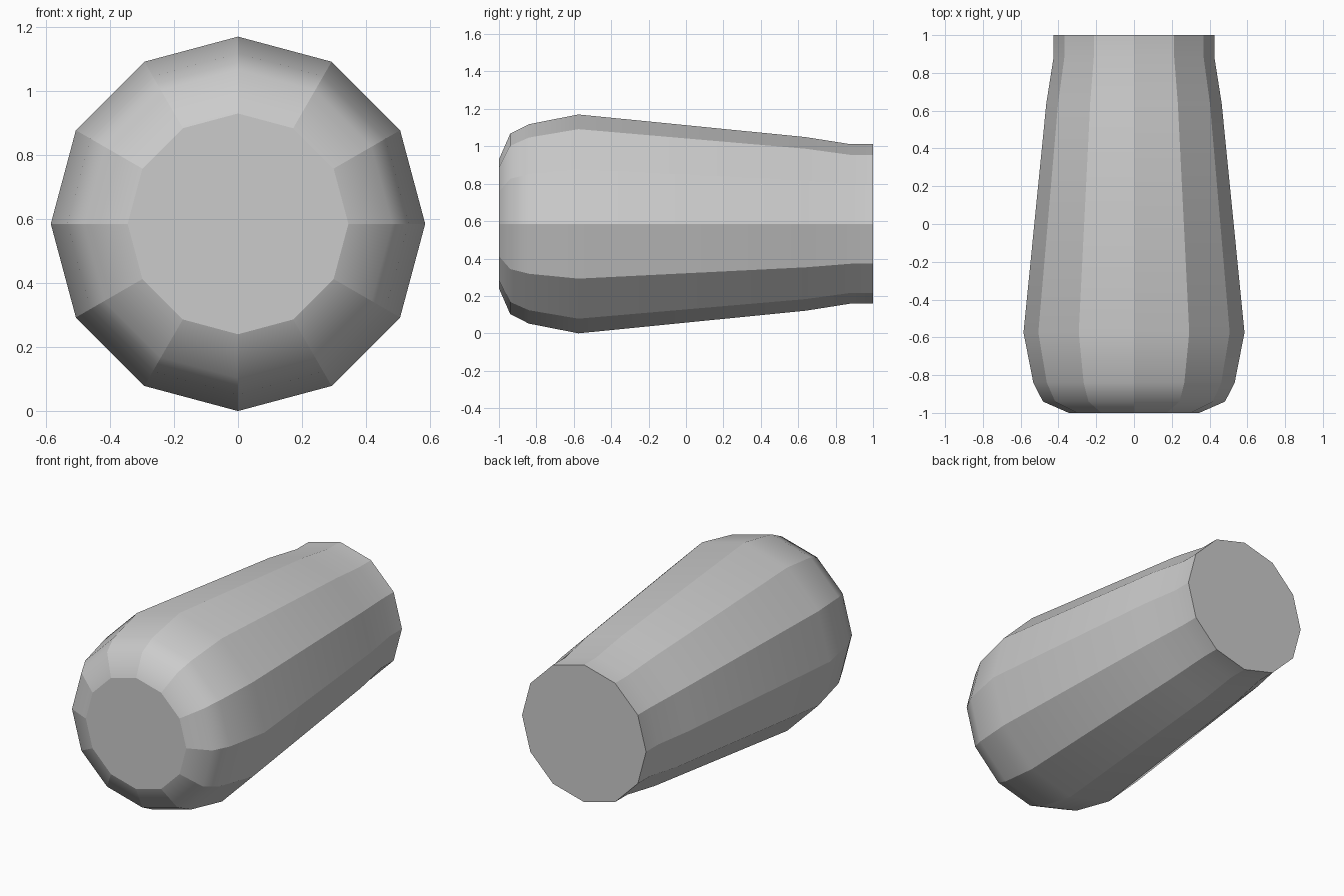
import bpy, bmesh, math

if "Cube" in bpy.data.objects:
    bpy.data.objects.remove(bpy.data.objects["Cube"])

SIDES = 12
CENTER_Z = 0.585
# (y, radius) from the rounded front end to the narrow back neck
PROFILE = [(-1.0, 0.345), (-0.94, 0.482), (-0.84, 0.533), (-0.575, 0.585),
           (0.64, 0.464), (0.88, 0.426), (1.0, 0.426)]

bm = bmesh.new()

# Rings of the turned body
rings = []
for y, r in PROFILE:
    ring = []
    for i in range(SIDES):
        a = 2 * math.pi * i / SIDES
        ring.append(bm.verts.new((r * math.cos(a), y, CENTER_Z + r * math.sin(a))))
    rings.append(ring)

# Side facets
for a, b in zip(rings, rings[1:]):
    for i in range(SIDES):
        j = (i + 1) % SIDES
        bm.faces.new((a[i], a[j], b[j], b[i]))

# Flat end caps
bm.faces.new(rings[0])
bm.faces.new(rings[-1])
bmesh.ops.recalc_face_normals(bm, faces=bm.faces[:])

# Lengthwise ridges and cap rims stay sharp, the bends along the length are smooth
for f in bm.faces:
    f.smooth = True
for e in bm.edges:
    y0, y1 = (v.co.y for v in e.verts)
    e.smooth = abs(y0 - y1) < 1e-4 and abs(y0) < 0.99

mesh = bpy.data.meshes.new("tapered_body")
bm.to_mesh(mesh)
bm.free()
body = bpy.data.objects.new("tapered_body", mesh)
bpy.context.collection.objects.link(body)
